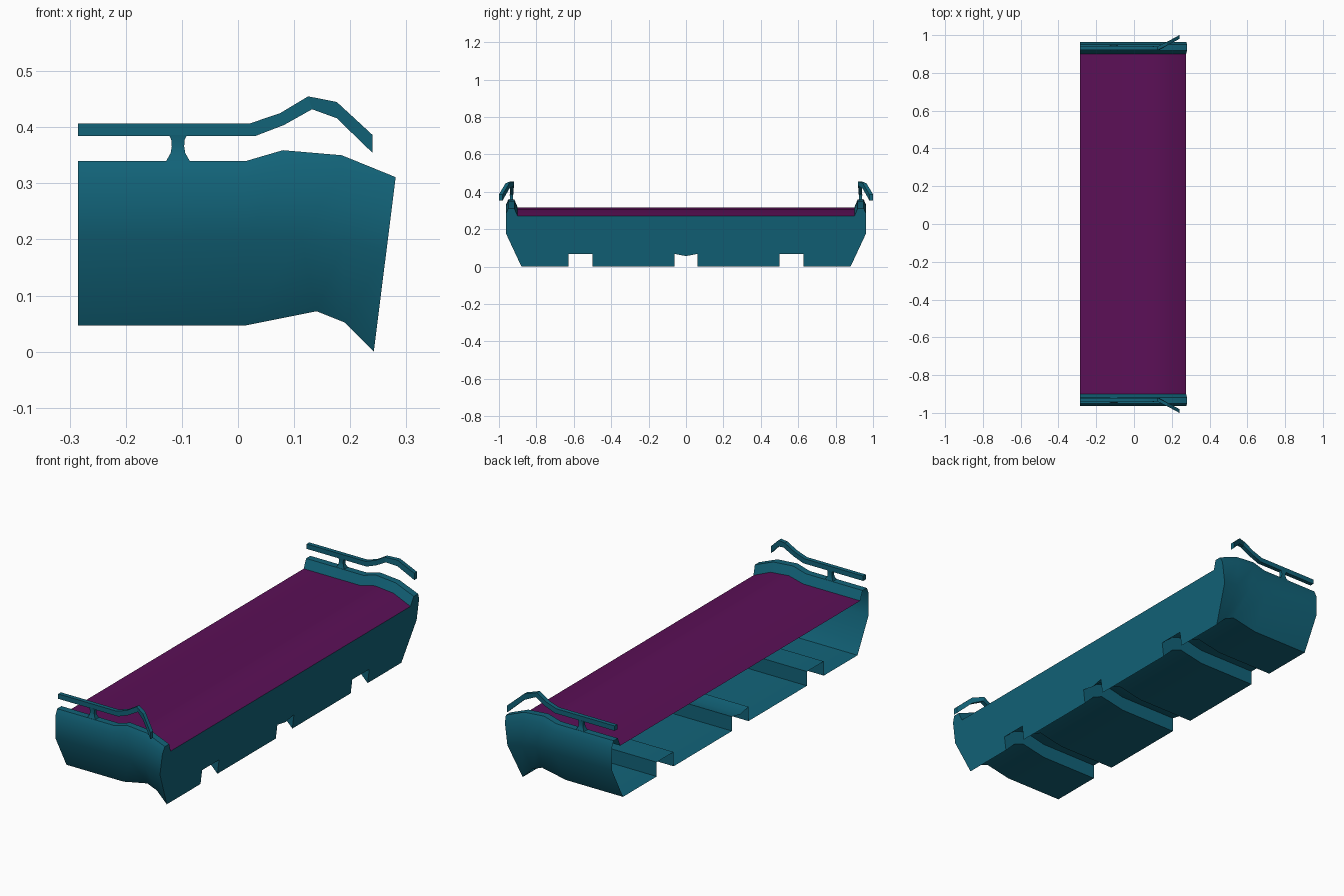
import bpy, bmesh

if "Cube" in bpy.data.objects:
    bpy.data.objects.remove(bpy.data.objects["Cube"])

def material(name, rgb):
    m = bpy.data.materials.new(name)
    m.diffuse_color = (*rgb, 1)
    m.use_nodes = True
    m.node_tree.nodes["Principled BSDF"].inputs["Base Color"].default_value = m.diffuse_color
    return m

TEAL = material("teal", (0.006, 0.125, 0.19))
PURPLE = material("purple", (0.105, 0.005, 0.095))

def make(name, verts, faces, mat, smooth=30):
    me = bpy.data.meshes.new(name)
    bm = bmesh.new()
    vs = [bm.verts.new(v) for v in verts]
    for f in faces:
        bm.faces.new([vs[i] for i in f])
    bmesh.ops.recalc_face_normals(bm, faces=bm.faces)
    bm.to_mesh(me)
    bm.free()
    me.materials.append(mat)
    ob = bpy.data.objects.new(name, me)
    bpy.context.collection.objects.link(ob)
    bpy.ops.object.select_all(action='DESELECT')
    ob.select_set(True)
    bpy.context.view_layer.objects.active = ob
    bpy.ops.object.shade_smooth_by_angle(angle=smooth * 3.14159 / 180)
    return ob

def loft_faces(rows, n, closed=False):
    m = n if closed else n - 1
    return [(r * n + i, r * n + (i + 1) % n, (r + 1) * n + (i + 1) % n, (r + 1) * n + i)
            for r in range(rows - 1) for i in range(m)]

# Stations along x: top edge (x, z), bottom edge (x, z), side crease z
STATIONS = [
    (-0.285, 0.340, -0.285, 0.047, 0.205),
    (0.015, 0.340, 0.015, 0.047, 0.205),
    (0.080, 0.359, 0.140, 0.072, 0.205),
    (0.185, 0.350, 0.190, 0.052, 0.195),
    (0.281, 0.311, 0.242, 0.000, 0.178),
]
DROP = 0.042      # panel sits this far below the rim
GROOVE = 0.068    # height of the underside channels

def section(s):
    xt, zt, xb, zb, zc = s
    half = [(0.900, zt - DROP), (0.918, zt), (0.950, zt), (0.963, zt - 0.03), (0.963, zc),
            (0.880, zb), (0.627, zb), (0.627, zb + GROOVE), (0.500, zb + GROOVE), (0.500, zb),
            (0.062, zb), (0.062, zb + GROOVE)]
    pts = half + [(0, zb + GROOVE - 0.012)] + [(-y, z) for y, z in reversed(half)]
    return [(xb + (xt - xb) * (z - zb) / (zt - zb), y, z) for y, z in pts]

# Body shell: open at the rear, closed by the front wall
rows = [section(s) for s in STATIONS]
n = len(rows[0])
faces = loft_faces(len(rows), n)
faces.append(tuple((len(rows) - 1) * n + i for i in range(n)))
make("body_shell", [v for r in rows for v in r], faces, TEAL)

# Top panel between the two rims
panel = [v for r in rows for v in (r[0], r[-1])]
top = make("top_panel", panel, loft_faces(len(rows), 2), PURPLE)
if top.data.polygons[0].normal.z < 0:
    top.data.flip_normals()

# Rail path: bottom (x, z), top (x, z), y centre
RAIL = [
    (-0.285, 0.384, -0.285, 0.407, 0.932),
    (0.030, 0.384, 0.022, 0.407, 0.932),
    (0.082, 0.404, 0.075, 0.425, 0.932),
    (0.132, 0.432, 0.125, 0.455, 0.930),
    (0.176, 0.416, 0.176, 0.445, 0.955),
    (0.240, 0.354, 0.240, 0.386, 0.990),
]
# Post outline: half width in x, z, half thickness in y
POST = [(0.022, 0.338, 0.015), (0.013, 0.354, 0.009), (0.011, 0.366, 0.008),
        (0.012, 0.378, 0.008), (0.016, 0.386, 0.009)]

for side, label in ((1, "back"), (-1, "front")):
    w = 0.010
    verts = []
    for xb, zb, xt, zt, y in RAIL:
        verts += [(xb, side * (y - w), zb), (xb, side * (y + w), zb),
                  (xt, side * (y + w), zt), (xt, side * (y - w), zt)]
    k = len(verts)
    make(label + "_rail", verts,
         loft_faces(len(RAIL), 4, True) + [(0, 1, 2, 3), (k - 4, k - 3, k - 2, k - 1)], TEAL)

    verts = []
    for hx, z, hy in POST:
        verts += [(-0.107 + a * hx, side * 0.934 + b * hy, z)
                  for a, b in ((-1, -1), (1, -1), (1, 1), (-1, 1))]
    k = len(verts)
    make(label + "_rail_post", verts,
         loft_faces(len(POST), 4, True) + [(0, 1, 2, 3), (k - 4, k - 3, k - 2, k - 1)], TEAL)
